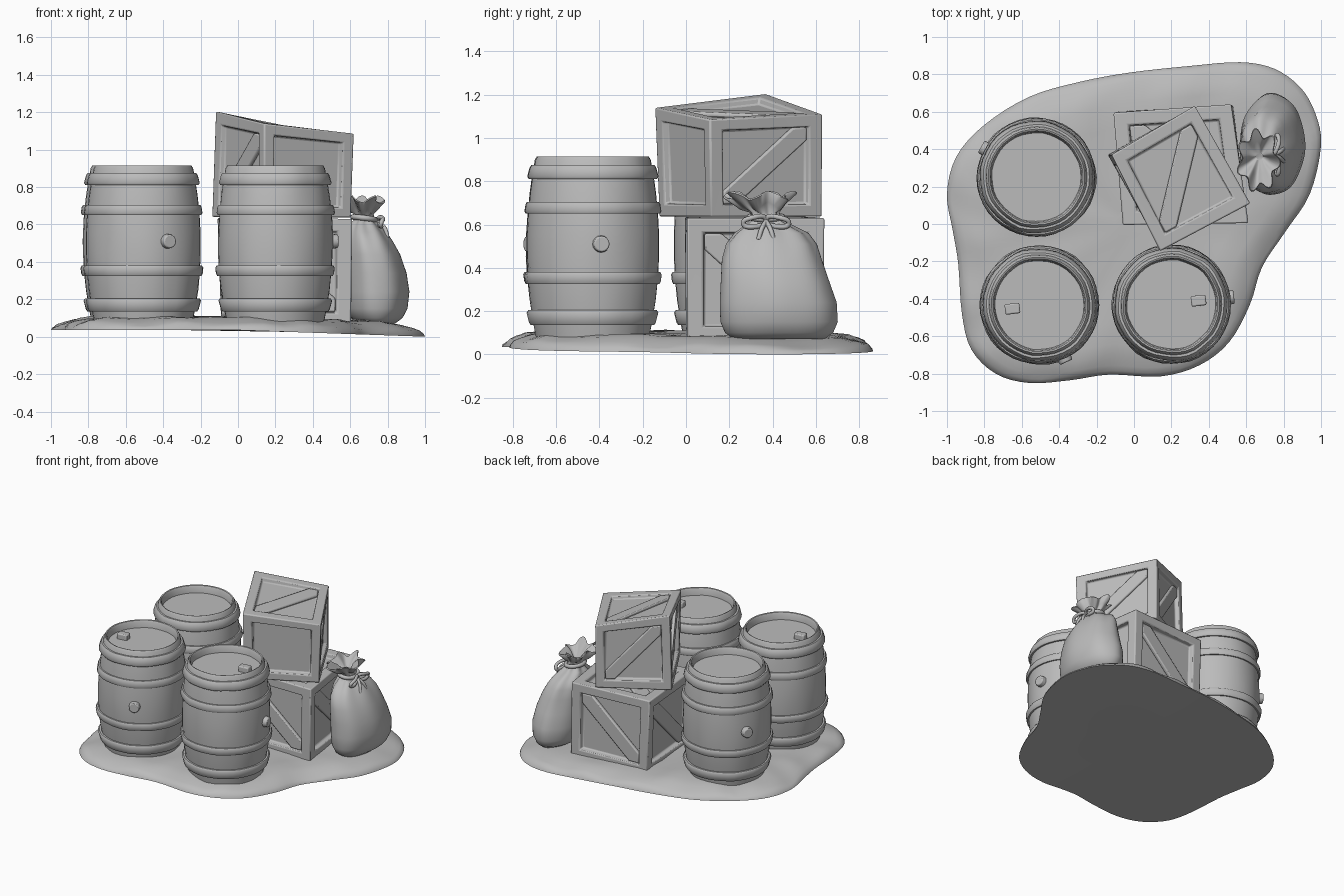
import bpy, bmesh, math
from mathutils import Vector, Matrix, noise

if "Cube" in bpy.data.objects:
    bpy.data.objects.remove(bpy.data.objects["Cube"])

grey = bpy.data.materials.new("plain_grey")
grey.diffuse_color = (0.5, 0.5, 0.5, 1)
grey.use_nodes = True
grey.node_tree.nodes["Principled BSDF"].inputs["Base Color"].default_value = grey.diffuse_color


def finish(name, bm, angle=40, bevel=0):
    bmesh.ops.recalc_face_normals(bm, faces=bm.faces)
    me = bpy.data.meshes.new(name)
    bm.to_mesh(me)
    bm.free()
    ob = bpy.data.objects.new(name, me)
    bpy.context.collection.objects.link(ob)
    me.materials.append(grey)
    if bevel:
        mod = ob.modifiers.new("soft_edges", 'BEVEL')
        mod.width, mod.segments, mod.limit_method = bevel, 2, 'ANGLE'
    bpy.ops.object.select_all(action='DESELECT')
    ob.select_set(True)
    bpy.context.view_layer.objects.active = ob
    bpy.ops.object.shade_smooth_by_angle(angle=math.radians(angle))
    return ob


def skin(bm, rings, closed=False):
    """Bridge rings of points; cap the ends, or join last to first."""
    rows = [[bm.verts.new(p) for p in r] for r in rings]
    n = len(rows[0])
    pairs = list(zip(rows, rows[1:])) + ([(rows[-1], rows[0])] if closed else [])
    for a, b in pairs:
        for i in range(n):
            j = (i + 1) % n
            bm.faces.new((a[i], a[j], b[j], b[i]))
    if not closed:
        bm.faces.new(rows[0])
        bm.faces.new(rows[-1])


def lathe(profile, centre, wobble=0, sides=40):
    rings = []
    for r, z in profile:
        ring = []
        for i in range(sides):
            t = math.tau * i / sides
            d = Vector((math.cos(t), math.sin(t), 0))
            k = r + wobble * noise.noise(d * 3 + Vector((centre[0] * 9, centre[1] * 9, z * 4)))
            ring.append((centre[0] + k * d.x, centre[1] + k * d.y, z))
        rings.append(ring)
    return rings


# ground patch: smooth outline, scaled inwards and raised
outline = [(1, .42), (.97, .59), (.89, .73), (.75, .83), (.57, .865), (.3, .845), (-.02, .81),
           (-.29, .76), (-.56, .68), (-.8, .53), (-.95, .36), (-1, .16), (-.97, -.03),
           (-.94, -.21), (-.92, -.48), (-.87, -.67), (-.74, -.8), (-.56, -.85), (-.34, -.835),
           (-.13, -.805), (.14, -.815), (.35, -.755), (.51, -.63), (.62, -.43), (.685, -.23),
           (.81, -.04), (.94, .16)]
pts = [Vector(p) for p in outline]
smooth = []
for i in range(len(pts)):
    a, b, c, d = (pts[(i + k) % len(pts)] for k in (-1, 0, 1, 2))
    for t in (0, .25, .5, .75):
        smooth.append(.5 * (2 * b + (c - a) * t + (2 * a - 5 * b + 4 * c - d) * t * t
                            + (3 * b - a - 3 * c + d) * t ** 3))
rings = []
for s, h in ((.3, 0), (.7, 0), (1, 0), (.995, .012), (.975, .03), (.94, .043), (.88, .06),
             (.8, .07), (.65, .072), (.5, .07), (.3, .07), (.1, .07)):
    ring = []
    for p in smooth:
        x, y = p.x * s, p.y * s
        lump = .018 * noise.noise(Vector((x * 5, y * 5, 1))) if h > .02 else 0
        ring.append((x, y, .035 - .035 * max(0, x) + h + lump))
    rings.append(ring)
bm = bmesh.new()
skin(bm, rings)
finish("ground_patch", bm, 50)


# barrels
def bulge(z):
    return .307 - .043 * ((z - .5) / .41) ** 2


def barrel(label, cx, cy, bung_angle, lid_plug):
    c = (cx, cy)
    bm = bmesh.new()
    prof = [(bulge(z), z) for z in (.07, .15, .25, .35, .45, .55, .65, .75, .83, .9)]
    prof += [(.257, .915), (.249, .912), (.243, .9), (.238, .86)]
    skin(bm, lathe(prof, c, .004))
    finish(label + "_barrel_body", bm)
    # four hoops
    bm = bmesh.new()
    for lo, hi, out in ((.135, .205, .02), (.325, .38, .016), (.65, .705, .016), (.81, .875, .02)):
        p = [(bulge(lo) - .02, lo), (bulge(lo) + out * .6, lo), (bulge(lo) + out, lo + .012),
             (bulge(hi) + out, hi - .012), (bulge(hi) + out * .6, hi), (bulge(hi) - .02, hi)]
        skin(bm, lathe(p, c, .006), closed=True)
    finish(label + "_barrel_hoops", bm, 50)
    # side bung
    bm = bmesh.new()
    m = (Matrix.Translation((cx, cy, .51)) @ Matrix.Rotation(bung_angle, 4, 'Z')
         @ Matrix.Translation((.31, 0, 0)) @ Matrix.Rotation(math.pi / 2, 4, 'Y'))
    bmesh.ops.create_cone(bm, cap_ends=True, segments=16, radius1=.042, radius2=.036,
                          depth=.055, matrix=m)
    finish(label + "_barrel_bung", bm, 40, .006)
    # plug on the lid
    if lid_plug:
        bm = bmesh.new()
        m = (Matrix.Translation((cx + lid_plug[0], cy + lid_plug[1], .87))
             @ Matrix.Rotation(.12, 4, 'Z') @ Matrix.Diagonal((.08, .056, .06, 1)))
        bmesh.ops.create_cube(bm, size=1, matrix=m)
        finish(label + "_barrel_lid_plug", bm, 40, .008)


barrel("back_left", -.522, .25, math.radians(151), None)
barrel("front_left", -.505, -.433, math.radians(-65), (-.145, -.02))
barrel("front_right", .2, -.43, math.radians(7), (.145, .02))


# crates: framed unit cube with diagonal planks, warped onto eight corners
def crate(name, corners, rising, bare=()):
    bm = bmesh.new()
    bmesh.ops.create_cube(bm, size=1, matrix=Matrix.Translation((.5, .5, .5)))
    bm.normal_update()
    panels = list(bm.faces)
    bmesh.ops.inset_individual(bm, faces=panels, thickness=.165, depth=0)
    bmesh.ops.inset_individual(bm, faces=panels, thickness=.015, depth=-.06)
    bm.normal_update()
    for f in panels:
        n = Vector([round(v) for v in f.normal])
        if tuple(n) in bare or n.z < 0:
            continue
        up = Vector((0, 1, 0)) if n.z else Vector((0, 0, 1))
        right = up.cross(n) * (1 if rising else -1)
        co = [v.co.copy() for v in f.verts]
        k = min(range(4), key=lambda i: co[i].dot(up) + co[i].dot(right))
        a, b, c, d = (co[(k + i) % 4] for i in range(4))
        t = .17
        shape = [a, a.lerp(b, t), c.lerp(b, t), c, c.lerp(d, t), a.lerp(d, t)]
        skin(bm, [[p - n * .005 for p in shape], [p + n * .04 for p in shape]])
    cs = [Vector(p) for p in corners]
    for v in bm.verts:
        x, y, z = v.co
        lo, hi = (cs[i].lerp(cs[i + 1], x).lerp(cs[i + 2].lerp(cs[i + 3], x), y) for i in (0, 4))
        v.co = lo.lerp(hi, z)
    finish(name, bm, 35, .008)


crate("lower_crate", [(-.05, 0, .06), (.605, .005, .06), (-.09, .6, .06), (.53, .635, .06),
                      (-.06, -.005, .635), (.612, .005, .63), (-.11, .595, .635), (.52, .64, .63)], False)
crate("upper_crate", [(.14, -.125, .637), (.605, .115, .637), (-.14, .37, .64), (.325, .63, .637),
                      (.14, -.145, 1.14), (.622, .11, 1.085), (-.12, .37, 1.205), (.325, .632, 1.11)],
      True, bare=[(0, -1, 0)])

# sack: z, x range, y range, fold depth
rings = []
for z, x0, x1, y0, y1, fold in (
        (.07, .65, .84, .22, .64, 0), (.1, .6, .88, .18, .68, 0), (.15, .575, .905, .158, .7, .01),
        (.24, .565, .915, .155, .695, .01), (.34, .565, .9, .16, .66, .01),
        (.44, .565, .865, .165, .625, .015), (.51, .57, .825, .185, .6, .03),
        (.56, .58, .79, .225, .56, .05), (.6, .6, .755, .28, .48, .08), (.63, .625, .725, .31, .43, .1),
        (.655, .625, .72, .3, .425, .12), (.685, .6, .735, .25, .45, .14), (.73, .56, .77, .19, .49, .17),
        (.737, .565, .765, .195, .485, .17), (.7, .61, .72, .27, .43, .14), (.66, .65, .69, .34, .38, 0)):
    ring = []
    for i in range(64):
        t = math.tau * i / 64
        k = 1 + fold * math.cos(7 * t + .6)
        wave = .018 * math.sin(5 * t) if z > .68 else 0
        ring.append(((x0 + x1) / 2 + (x1 - x0) / 2 * k * math.cos(t),
                     (y0 + y1) / 2 + (y1 - y0) / 2 * k * math.sin(t), z + wave))
    rings.append(ring)
bm = bmesh.new()
skin(bm, rings)
finish("sack", bm, 60)


# sack tie: neck cord, two bow loops and two tails
def cord(name, points, r, cyclic=False):
    cu = bpy.data.curves.new(name, 'CURVE')
    cu.dimensions, cu.bevel_depth, cu.bevel_resolution, cu.resolution_u = '3D', r, 2, 6
    cu.use_fill_caps = True
    sp = cu.splines.new('BEZIER')
    sp.bezier_points.add(len(points) - 1)
    for bp, p in zip(sp.bezier_points, points):
        bp.co, bp.handle_left_type, bp.handle_right_type = p, 'AUTO', 'AUTO'
    sp.use_cyclic_u = cyclic
    cu.materials.append(grey)
    ob = bpy.data.objects.new(name, cu)
    bpy.context.collection.objects.link(ob)
    bpy.ops.object.select_all(action='DESELECT')
    ob.select_set(True)
    bpy.context.view_layer.objects.active = ob
    bpy.ops.object.convert(target='MESH')
    bpy.ops.object.shade_smooth()


cord("neck_cord", [(.735, .37, .625), (.675, .445, .635), (.615, .37, .64), (.675, .295, .635)], .015, True)
for side, s in (("front", -1), ("back", 1)):
    cord("bow_loop_" + side, [(.745, .37, .62), (.775, .37 + .07 * s, .63),
                              (.765, .37 + .105 * s, .605), (.765, .37 + .06 * s, .59)], .012, True)
    cord("bow_tail_" + side, [(.75, .37, .615), (.785, .37 + .02 * s, .58), (.8, .37 + .035 * s, .53)], .011)
